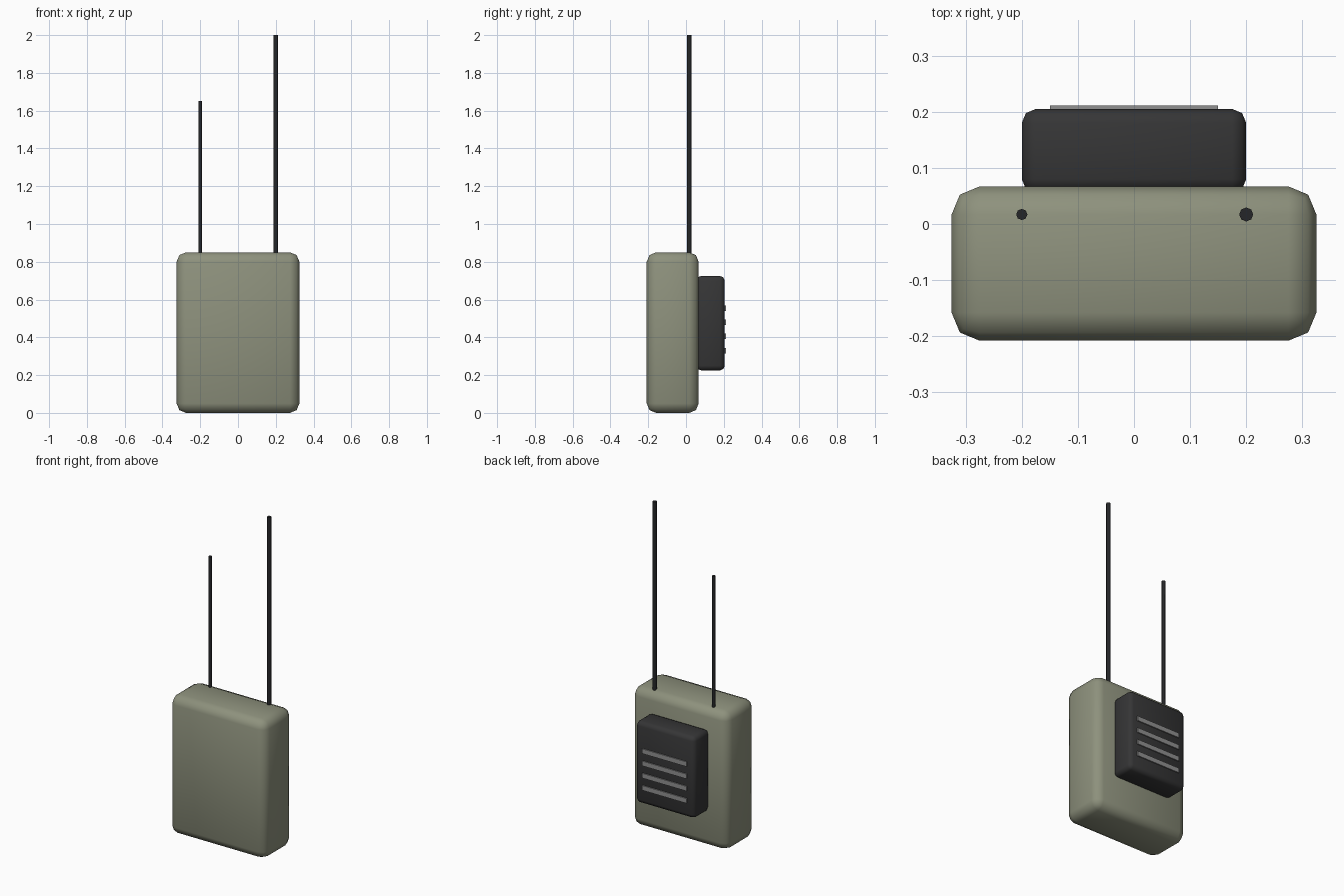
import bpy
import math

cube = bpy.data.objects.get("Cube")
if cube:
    bpy.data.objects.remove(cube, do_unlink=True)


def material(name, colour):
    mat = bpy.data.materials.new(name)
    mat.use_nodes = True
    mat.diffuse_color = (*colour, 1)
    mat.node_tree.nodes["Principled BSDF"].inputs["Base Color"].default_value = (*colour, 1)
    return mat


olive = material("olive_green", (0.27, 0.285, 0.205))
charcoal = material("charcoal", (0.036, 0.036, 0.037))
black = material("antenna_black", (0.018, 0.019, 0.021))
grey = material("vent_grey", (0.28, 0.28, 0.28))


def finish(name, mat):
    obj = bpy.context.object
    obj.name = name
    obj.data.materials.append(mat)
    return obj


def box(name, low, high, mat, bevel=0):
    """Box between two corners, optionally with rounded edges."""
    centre = [(a + b) / 2 for a, b in zip(low, high)]
    bpy.ops.mesh.primitive_cube_add(size=1, location=centre)
    obj = finish(name, mat)
    obj.scale = [b - a for a, b in zip(low, high)]
    bpy.ops.object.transform_apply(location=False, rotation=False, scale=True)
    if bevel:
        mod = obj.modifiers.new("rounded_edges", "BEVEL")
        mod.width = bevel
        mod.segments = 2
        bpy.ops.object.modifier_apply(modifier=mod.name)
        bpy.ops.object.shade_smooth_by_angle(angle=math.radians(50))
    return obj


def antenna(name, x, radius, top):
    base = 0.8
    bpy.ops.mesh.primitive_cylinder_add(vertices=8, radius=radius, depth=top - base,
                                        location=(x, 0.017, (top + base) / 2))
    finish(name, black)
    bpy.ops.object.shade_smooth_by_angle(angle=math.radians(50))


# Main case and the battery pack on its back
box("case", (-0.325, -0.208, 0), (0.325, 0.067, 0.85), olive, 0.05)
box("back_pack", (-0.2, 0.055, 0.225), (0.2, 0.205, 0.725), charcoal, 0.025)

# Vent strips on the pack
for i in range(4):
    z = 0.33 + i * 0.075
    box(f"vent_{i + 1}", (-0.15, 0.203, z - 0.0145), (0.15, 0.2115, z + 0.0145), grey)

# Antennas: long on the left, short on the right
antenna("left_antenna", 0.2, 0.0125, 2.0)
antenna("right_antenna", -0.2, 0.01, 1.65)
